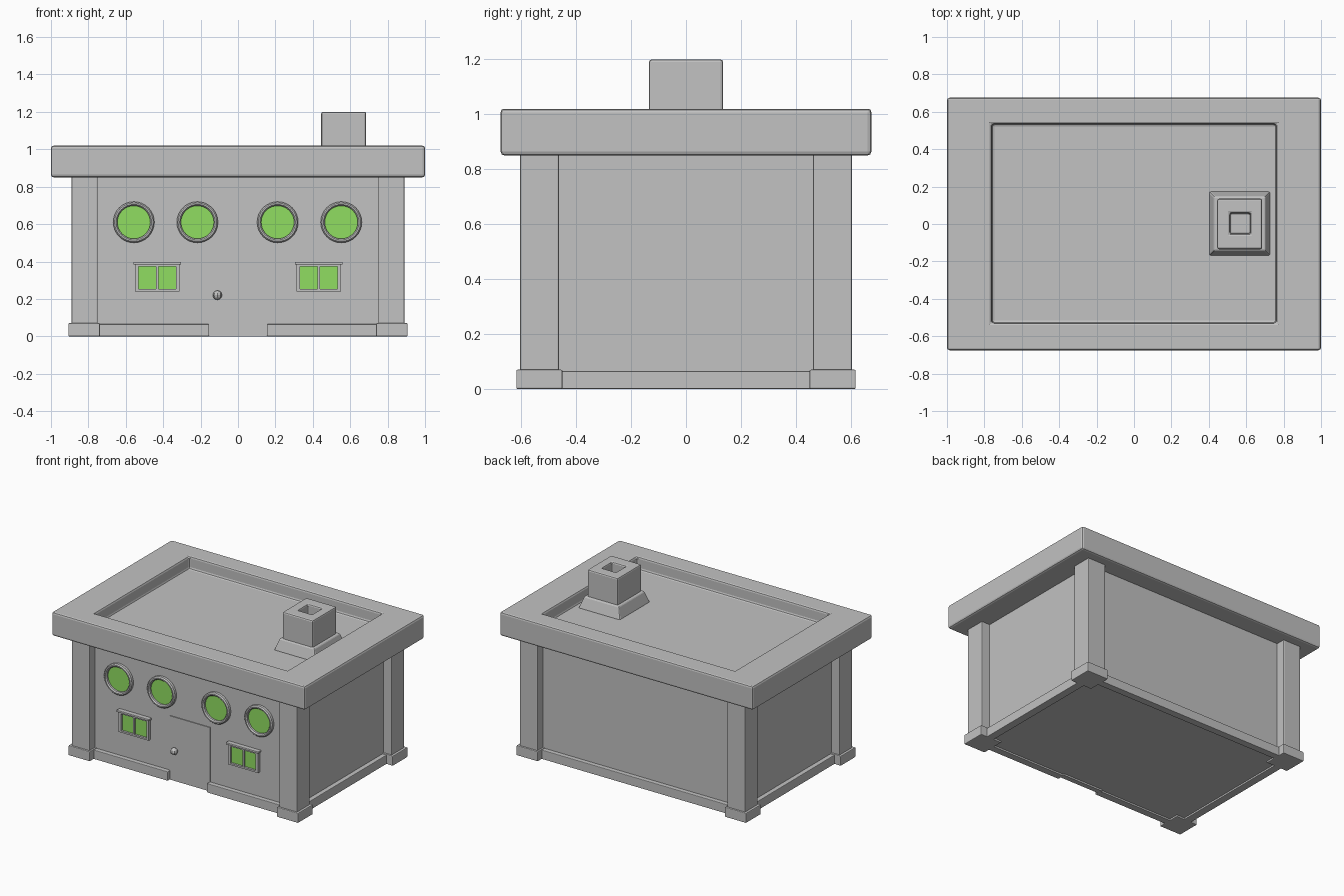
import bpy, bmesh, math
from mathutils import Matrix

if "Cube" in bpy.data.objects:
    bpy.data.objects.remove(bpy.data.objects["Cube"])


def material(name, rgb):
    m = bpy.data.materials.new(name)
    m.diffuse_color = (*rgb, 1)
    m.use_nodes = True
    m.node_tree.nodes["Principled BSDF"].inputs["Base Color"].default_value = m.diffuse_color
    return m


GREY = material("grey plaster", (0.54, 0.54, 0.54))
GREEN = material("green glass", (0.28, 0.73, 0.12))


def finish(name, bm, mat, bevel=0.0):
    bmesh.ops.recalc_face_normals(bm, faces=bm.faces)
    me = bpy.data.meshes.new(name)
    bm.to_mesh(me)
    bm.free()
    me.materials.append(mat)
    ob = bpy.data.objects.new(name, me)
    bpy.context.collection.objects.link(ob)
    if bevel:
        mod = ob.modifiers.new("bevel", 'BEVEL')
        mod.width = bevel
        mod.segments = 2
        mod.limit_method = 'ANGLE'
    return ob


def box_bm(x0, x1, y0, y1, z0, z1):
    bm = bmesh.new()
    bmesh.ops.create_cube(bm, size=1)
    for v in bm.verts:
        v.co = ((x0, x1)[v.co.x > 0], (y0, y1)[v.co.y > 0], (z0, z1)[v.co.z > 0])
    return bm


def box(name, x0, x1, y0, y1, z0, z1, mat=GREY, bevel=0.0):
    return finish(name, box_bm(x0, x1, y0, y1, z0, z1), mat, bevel)


def sunk_box(name, outer, inner, depth, bevel):
    """Box whose top face has a rectangular recess (inner = x0, x1, y0, y1)."""
    bm = box_bm(*outer)
    top = max(bm.faces, key=lambda f: f.calc_center_median().z)
    cx, cy = (outer[0] + outer[1]) / 2, (outer[2] + outer[3]) / 2
    bmesh.ops.inset_region(bm, faces=[top], thickness=0.02)
    for v in top.verts:
        v.co.x = inner[v.co.x > cx]
        v.co.y = inner[2 + (v.co.y > cy)]
    floor = bmesh.ops.extrude_face_region(bm, geom=[top])['geom']
    for v in [g for g in floor if isinstance(g, bmesh.types.BMVert)]:
        v.co.z -= depth
    if top.is_valid:
        bmesh.ops.delete(bm, geom=[top], context='FACES_ONLY')
    return finish(name, bm, GREY, bevel)


def lathe(name, profile, x, y, z, steps=32):
    """Closed (radius, forward) profile turned around a front-facing axis."""
    bm = bmesh.new()
    rings = []
    for i in range(steps):
        a = 2 * math.pi * i / steps
        rings.append([bm.verts.new((x + r * math.cos(a), y - d, z + r * math.sin(a)))
                      for r, d in profile])
    n = len(profile)
    for i in range(steps):
        p, q = rings[i], rings[(i + 1) % steps]
        for j in range(n):
            bm.faces.new((p[j], p[(j + 1) % n], q[(j + 1) % n], q[j]))
    return finish(name, bm, GREY)


WX, WY = 0.825, 0.54  # wall planes

# Walls and flat roof with sunken deck
box("walls", -WX, WX, -WY, WY, 0.012, 0.87)
sunk_box("roof", (-1, 1, -0.675, 0.675, 0.85, 1.02), (-0.76, 0.76, -0.53, 0.535), 0.09, 0.014)

# Chimney foot (tapered) and shaft with flue
bm = box_bm(0.40, 0.73, -0.17, 0.175, 0.925, 1.01)
for v in bm.verts:
    if v.co.z > 1:
        v.co.x = 0.565 + (v.co.x - 0.565) * 0.83
        v.co.y *= 0.84
finish("chimney_foot", bm, GREY, 0.008)
sunk_box("chimney", (0.445, 0.685, -0.135, 0.135, 0.95, 1.20), (0.512, 0.622, -0.052, 0.058), 0.12, 0.01)

# Corner pillars with plinths
for sx in (-1, 1):
    for sy in (-1, 1):
        xs = sorted((sx * 0.75, sx * 0.89))
        ys = sorted((sy * 0.462, sy * 0.605))
        box("pillar", *xs, *ys, 0.03, 0.86, bevel=0.006)
        xs = sorted((sx * 0.738, sx * 0.907))
        ys = sorted((sy * 0.45, sy * 0.618))
        box("pillar_plinth", *xs, *ys, 0, 0.07, bevel=0.005)

# Skirting: sides, back, and front split by the doorway
for s in (-1, 1):
    box("side_skirting", *sorted((s * 0.80, s * 0.857)), -0.47, 0.47, 0, 0.065, bevel=0.004)
    box("front_skirting", *sorted((s * 0.155, s * 0.76)), -0.572, -0.52, 0, 0.065, bevel=0.004)
box("back_skirting", -0.76, 0.76, 0.52, 0.572, 0, 0.065, bevel=0.004)

# Door and faceted knob
box("door", -0.16, 0.16, -WY - 0.006, -WY + 0.03, 0, 0.455)
bm = bmesh.new()
bmesh.ops.create_uvsphere(bm, u_segments=8, v_segments=6, radius=0.025,
                          matrix=Matrix.Translation((-0.11, -WY - 0.024, 0.22)))
finish("door_knob", bm, GREY)

# Round windows: raised ring and glass disc
for x in (-0.557, -0.217, 0.212, 0.552):
    lathe("round_window_frame", [(0.088, -0.01), (0.088, 0.018), (0.095, 0.026),
                                 (0.103, 0.026), (0.110, 0.018), (0.110, -0.01)], x, -WY, 0.61)
    bm = bmesh.new()
    bmesh.ops.create_circle(bm, cap_ends=True, segments=32, radius=0.091,
                            matrix=Matrix.Translation((x, -WY - 0.004, 0.61))
                            @ Matrix.Rotation(math.pi / 2, 4, 'X'))
    finish("round_window_glass", bm, GREEN)

# Small two-pane windows: frame bars, lintel and glass plates
for cx in (-0.432, 0.432):
    f, b = -WY - 0.02, -WY + 0.01
    for x0, x1 in ((-0.118, -0.100), (-0.006, 0.006), (0.100, 0.118)):
        box("window_bar", cx + x0, cx + x1, f, b, 0.24, 0.39)
    box("window_sill", cx - 0.118, cx + 0.118, f, b, 0.24, 0.252)
    box("window_head", cx - 0.118, cx + 0.118, f, b, 0.372, 0.39)
    box("window_lintel", cx - 0.128, cx + 0.128, f - 0.012, b, 0.384, 0.398, bevel=0.003)
    for s in (-1, 1):
        box("window_glass", *sorted((cx + s * 0.004, cx + s * 0.102)),
            -WY - 0.005, -WY + 0.002, 0.25, 0.374, GREEN)
